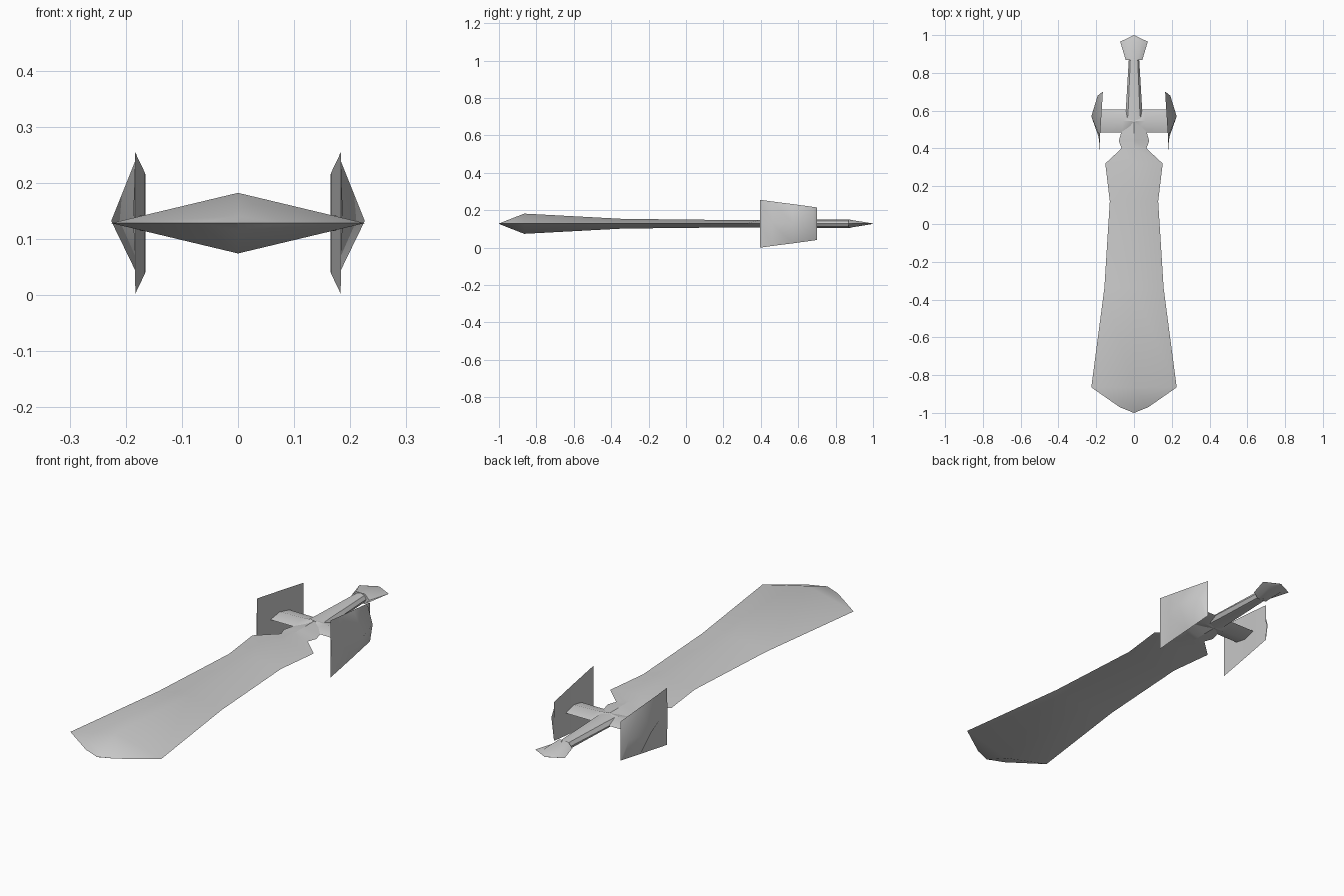
import bpy, bmesh, math

if "Cube" in bpy.data.objects:
    bpy.data.objects.remove(bpy.data.objects["Cube"], do_unlink=True)

ZC = 0.128  # height of the sword's mid plane

steel = bpy.data.materials.new("grey_steel")
steel.use_nodes = True
steel.diffuse_color = (0.6, 0.6, 0.6, 1)
steel.node_tree.nodes["Principled BSDF"].inputs["Base Color"].default_value = (0.6, 0.6, 0.6, 1)


def loft(name, rings):
    """Skin a list of equal-length rings and cap both ends."""
    bm = bmesh.new()
    loops = [[bm.verts.new(p) for p in ring] for ring in rings]
    n = len(loops[0])
    for a, b in zip(loops, loops[1:]):
        for i in range(n):
            j = (i + 1) % n
            bm.faces.new((a[i], a[j], b[j], b[i]))
    bm.faces.new(loops[0])
    bm.faces.new(loops[-1][::-1])
    bmesh.ops.remove_doubles(bm, verts=bm.verts, dist=0.0002)
    bmesh.ops.recalc_face_normals(bm, faces=bm.faces)
    me = bpy.data.meshes.new(name)
    bm.to_mesh(me)
    bm.free()
    me.materials.append(steel)
    ob = bpy.data.objects.new(name, me)
    bpy.context.collection.objects.link(ob)
    bpy.ops.object.select_all(action="DESELECT")
    ob.select_set(True)
    bpy.context.view_layer.objects.active = ob
    bpy.ops.object.shade_smooth_by_angle(angle=math.radians(30))
    return ob


def oval(y, w, h, sides):
    """Ring across the sword's length; four sides give a diamond."""
    return [(w * math.cos(math.tau * i / sides), y,
             ZC + h * math.sin(math.tau * i / sides)) for i in range(sides)]


# Blade: diamond section, (y, half width, half thickness)
blade = [(-1.0, 0.001, 0.001), (-0.97, 0.075, 0.013), (-0.865, 0.226, 0.054),
         (-0.34, 0.157, 0.026), (0.12, 0.128, 0.021), (0.32, 0.152, 0.021),
         (0.40, 0.066, 0.021), (0.44, 0.08, 0.021), (0.485, 0.068, 0.021),
         (0.56, 0.05, 0.021)]
loft("blade", [oval(y, w, h, 4) for y, w, h in blade])

# Crossguard: diamond section running side to side, (x, half thickness)
guard = [(-0.185, 0.013), (-0.06, 0.018), (0, 0.022), (0.06, 0.018), (0.185, 0.013)]
loft("crossguard", [[(x, 0.485, ZC), (x, 0.545, ZC + h), (x, 0.607, ZC), (x, 0.545, ZC - h)]
                    for x, h in guard])

# Grip: tapered eight-sided bar
grip = [(0.54, 0.05, 0.022), (0.61, 0.043, 0.022), (0.88, 0.027, 0.022)]
loft("grip", [oval(y, w, h, 8) for y, w, h in grip])

# Pommel: flares in width while thinning to a point
pommel = [(0.868, 0.044, 0.026), (0.965, 0.073, 0.008), (1.0, 0.001, 0.001)]
loft("pommel", [oval(y, w, h, 6) for y, w, h in pommel])

# Guard plates: (y, inner x, outer x, half height)
plate = [(0.395, 0.183, 0.184, 0.128), (0.46, 0.180, 0.187, 0.119),
         (0.57, 0.173, 0.226, 0.105), (0.68, 0.166, 0.192, 0.090),
         (0.70, 0.165, 0.166, 0.087)]
for side, s in (("left", 1), ("right", -1)):
    loft(side + "_guard_plate",
         [[(s * xi, y, ZC + h), (s * xo, y, ZC + 0.004), (s * xi, y, ZC - h)]
          for y, xi, xo, h in plate])
